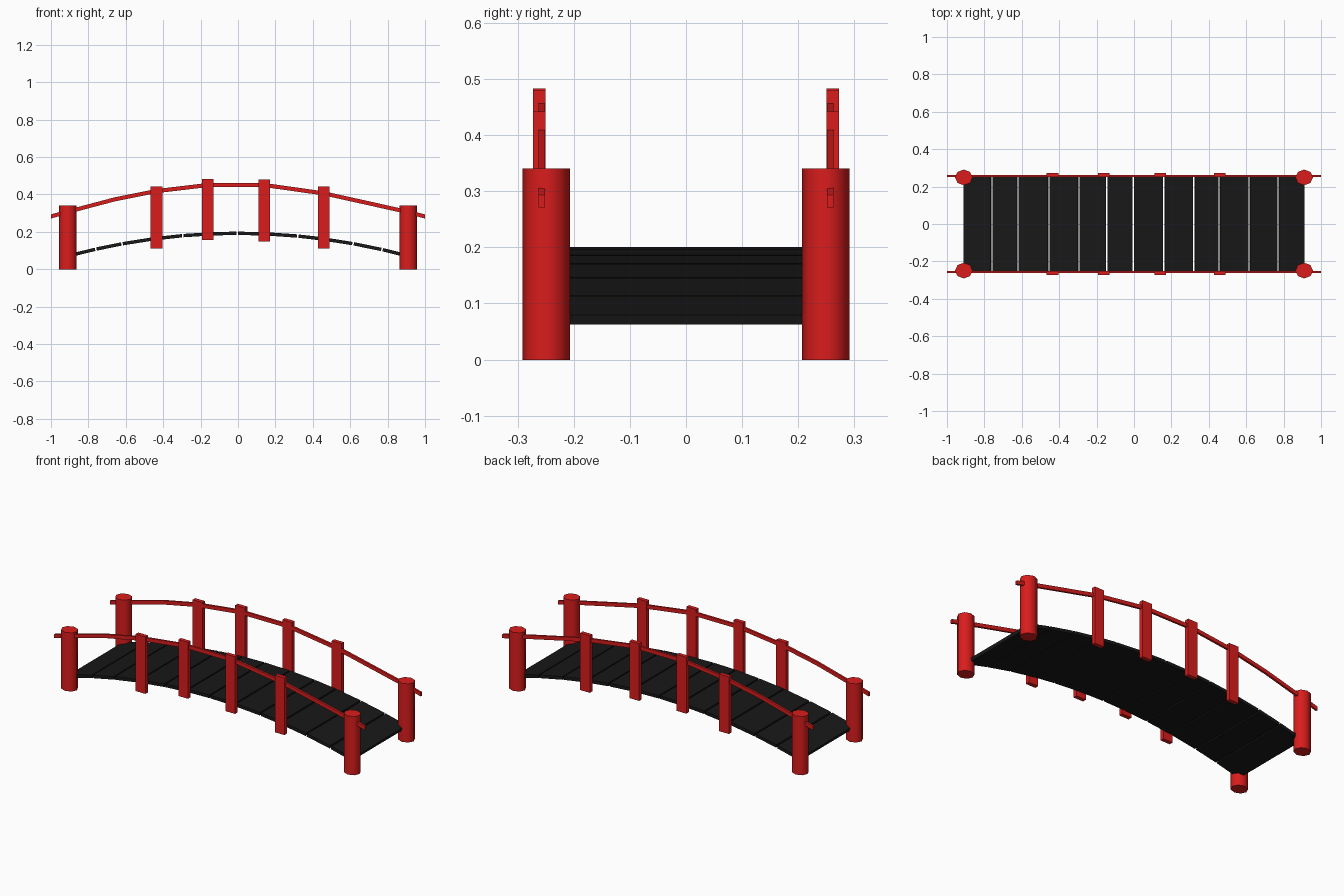
import bpy, bmesh, math
from mathutils import Matrix, Vector

if "Cube" in bpy.data.objects:
    bpy.data.objects.remove(bpy.data.objects["Cube"])


def material(name, color):
    m = bpy.data.materials.new(name)
    m.diffuse_color = (*color, 1)
    m.use_nodes = True
    m.node_tree.nodes["Principled BSDF"].inputs["Base Color"].default_value = m.diffuse_color
    return m


red = material("red_paint", (0.70, 0.012, 0.012))
black = material("black_wood", (0.009, 0.009, 0.009))


def finish(bm, name, mat):
    bmesh.ops.recalc_face_normals(bm, faces=bm.faces)
    mesh = bpy.data.meshes.new(name)
    bm.to_mesh(mesh)
    bm.free()
    mesh.materials.append(mat)
    ob = bpy.data.objects.new(name, mesh)
    bpy.context.collection.objects.link(ob)
    return ob


def box(name, center, size, mat, pitch=0):
    bm = bmesh.new()
    bmesh.ops.create_cube(bm, size=1, matrix=Matrix.Translation(center)
                          @ Matrix.Rotation(pitch, 4, 'Y') @ Matrix.Diagonal((*size, 1)))
    return finish(bm, name, mat)


def deck_z(x):
    return 0.192 - 0.147 * x * x


# Deck: straight planks following the arch, with narrow gaps
joints = [-0.912, -0.76, -0.62, -0.455, -0.295, -0.145, -0.005,
          0.16, 0.32, 0.455, 0.615, 0.77, 0.912]
for i, (a, b) in enumerate(zip(joints, joints[1:])):
    za, zb = deck_z(a), deck_z(b)
    length = math.hypot(b - a, zb - za) - 0.008
    box(f"plank_{i + 1}", ((a + b) / 2, 0, (za + zb) / 2), (length, 0.5, 0.018),
        black, -math.atan2(zb - za, b - a))

# Handrail path (x, z) and baluster positions (x, bottom, top)
rail = [(-1, 0.282), (-0.91, 0.307), (-0.66, 0.373), (-0.44, 0.417), (-0.16, 0.45),
        (0.14, 0.45), (0.46, 0.405), (0.7, 0.352), (0.91, 0.305), (1, 0.282)]
balusters = [(-0.436, 0.11, 0.442), (-0.162, 0.155, 0.483),
             (0.141, 0.148, 0.480), (0.459, 0.11, 0.442)]

for side, s in (("front", -1), ("back", 1)):
    # Rail: rectangular section carried along the path
    bm = bmesh.new()
    rings = [[bm.verts.new((x, s * y, z + dz)) for y, dz in
              ((0.251, -0.011), (0.263, -0.011), (0.263, 0.011), (0.251, 0.011))]
             for x, z in rail]
    for r, q in zip(rings, rings[1:]):
        for k in range(4):
            bm.faces.new((r[k], r[(k + 1) % 4], q[(k + 1) % 4], q[k]))
    bm.faces.new(rings[0])
    bm.faces.new(rings[-1])
    finish(bm, f"{side}_handrail", red)

    # Balusters
    for i, (x, z0, z1) in enumerate(balusters):
        box(f"{side}_baluster_{i + 1}", (x, s * 0.2615, (z0 + z1) / 2),
            (0.062, 0.023, z1 - z0), red)

    # End posts: low-poly cylinders
    for end, x in (("left", -0.91), ("right", 0.91)):
        bm = bmesh.new()
        bmesh.ops.create_cone(bm, cap_ends=True, segments=8, radius1=1, radius2=1, depth=1,
                              matrix=Matrix.Translation((x, s * 0.249, 0.17))
                              @ Matrix.Diagonal((0.047, 0.042, 0.341, 1)))
        post = finish(bm, f"{side}_{end}_post", red)
        bpy.context.view_layer.objects.active = post
        post.select_set(True)
        bpy.ops.object.shade_smooth_by_angle(angle=math.radians(50))
        post.select_set(False)
